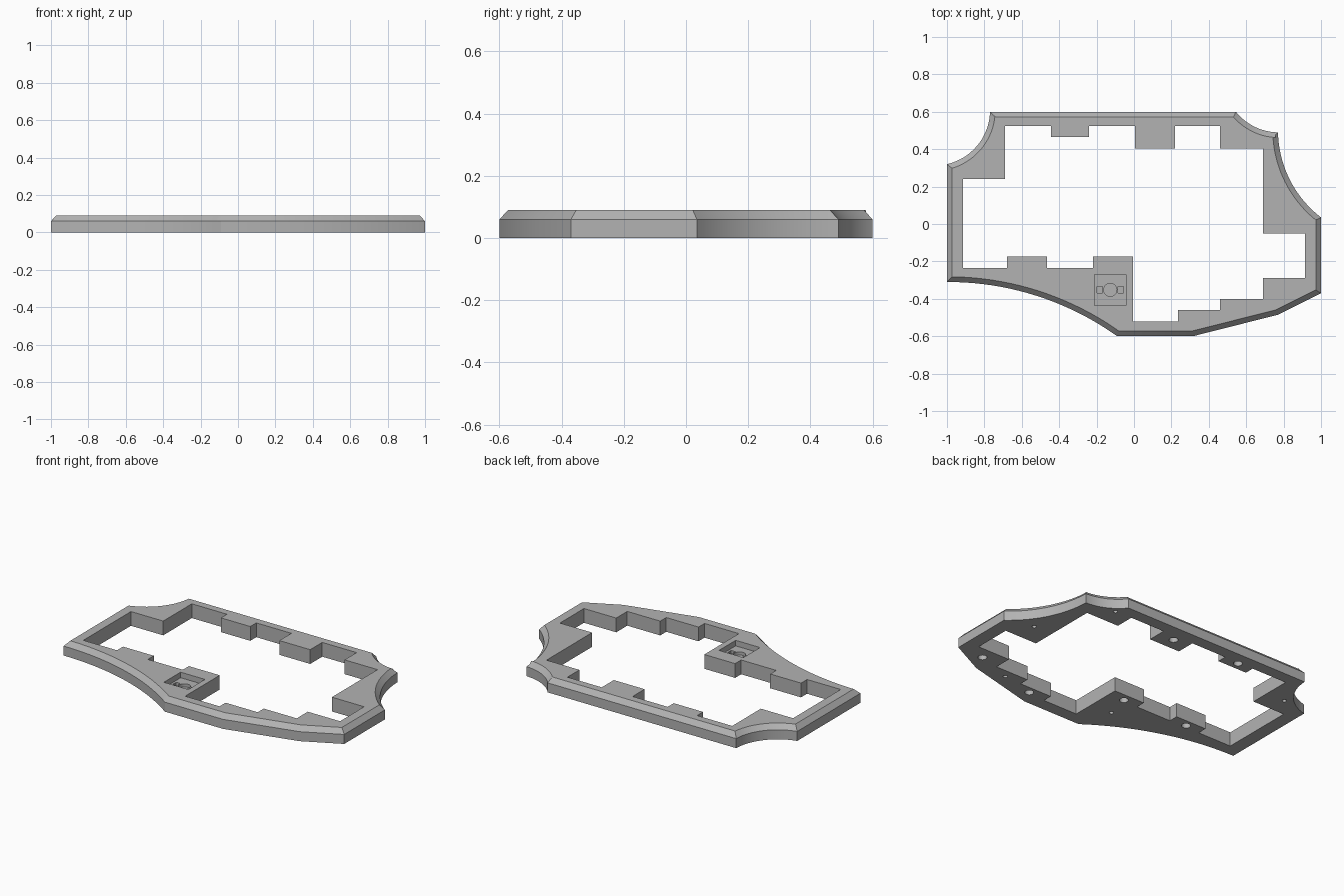
import bpy
import bmesh
from math import sin, cos, atan2, pi
from mathutils import Vector

if "Cube" in bpy.data.objects:
    bpy.data.objects.remove(bpy.data.objects["Cube"], do_unlink=True)

HEIGHT, BEVEL_Z, BEVEL = 0.09, 0.06, 0.028

grey = bpy.data.materials.new("plain grey")
grey.use_nodes = True
grey.diffuse_color = (0.45, 0.45, 0.45, 1)
grey.node_tree.nodes["Principled BSDF"].inputs["Base Color"].default_value = (0.45, 0.45, 0.45, 1)


def scoop(a, b, sag, n=20):
    """Points from a up to (not including) b along an arc bowed to the left of travel."""
    a, b = Vector(a), Vector(b)
    half = (b - a).length / 2
    d = (b - a).normalized()
    left = Vector((-d.y, d.x))
    r = (half * half + sag * sag) / (2 * sag)
    centre = (a + b) / 2 - left * (r - sag)
    span = 2 * atan2(half, r - sag)
    start = a - centre
    return [centre + Vector((start.x * cos(t) + start.y * sin(t),
                             start.y * cos(t) - start.x * sin(t)))
            for t in (span * i / n for i in range(n))]


def inset(pts, dist):
    """Shrink a counter-clockwise outline with mitred corners."""
    out = []
    for i, p in enumerate(pts):
        d1 = (p - pts[i - 1]).normalized()
        d2 = (pts[(i + 1) % len(pts)] - p).normalized()
        n1, n2 = Vector((-d1.y, d1.x)), Vector((-d2.y, d2.x))
        out.append(p + (n1 + n2) * dist / (1 + n1.dot(n2)))
    return out


def loft(name, rings):
    """Solid through (outline, z) rings, capped at both ends."""
    bm = bmesh.new()
    loops = [[bm.verts.new((p[0], p[1], z)) for p in pts] for pts, z in rings]
    for low, high in zip(loops, loops[1:]):
        for i in range(len(low)):
            bm.faces.new((low[i - 1], low[i], high[i], high[i - 1]))
    bm.faces.new(loops[0])
    bm.faces.new(loops[-1])
    bmesh.ops.recalc_face_normals(bm, faces=bm.faces)
    mesh = bpy.data.meshes.new(name)
    bm.to_mesh(mesh)
    bm.free()
    mesh.materials.append(grey)
    obj = bpy.data.objects.new(name, mesh)
    bpy.context.collection.objects.link(obj)
    return obj


def cut(target, pts, z0, z1):
    """Subtract a prism from the target."""
    cutter = loft("cutter", [(pts, z0), (pts, z1)])
    cutter.hide_render = True
    bpy.context.view_layer.objects.active = target
    mod = target.modifiers.new("cut", 'BOOLEAN')
    mod.object, mod.operation, mod.solver = cutter, 'DIFFERENCE', 'EXACT'
    bpy.ops.object.modifier_apply(modifier=mod.name)
    bpy.data.objects.remove(cutter, do_unlink=True)


def circle(x, y, r, n=24):
    return [(x + r * cos(2 * pi * i / n), y + r * sin(2 * pi * i / n)) for i in range(n)]


def rect(x, y, w, h):
    return [(x - w, y - h), (x + w, y - h), (x + w, y + h), (x - w, y + h)]


# Outer outline, counter-clockwise from the front edge, scooped corners
outline = [Vector(p) for p in ((-0.09, -0.6), (0.315, -0.6), (0.77, -0.485), (1, -0.37))]
outline += scoop((1, 0.035), (0.77, 0.49), 0.058)
outline += scoop((0.77, 0.49), (0.545, 0.6), 0.028)
outline += [Vector((0.545, 0.6))]
outline += scoop((-0.77, 0.6), (-1, 0.32), 0.062)
outline += [Vector((-1, 0.32))]
outline += scoop((-1, -0.31), (-0.09, -0.6), 0.075)

frame = loft("bevelled_frame", [(outline, 0), (outline, BEVEL_Z),
                                (inset(outline, BEVEL), HEIGHT)])

# Stepped opening: alternating x and y moves from the back left corner
x, y = -0.69, 0.525
steps = [(-0.445, 0.465), (-0.24, 0.525), (0.005, 0.405), (0.22, 0.525),
         (0.46, 0.405), (0.69, -0.05), (0.915, -0.29), (0.69, -0.4),
         (0.46, -0.46), (0.235, -0.52), (-0.005, -0.175), (-0.22, -0.235),
         (-0.465, -0.175), (-0.68, -0.235), (-0.915, 0.24), (-0.69, 0.525)]
opening = []
for nx, ny in steps:
    opening += [(nx, y), (nx, ny)]
    y = ny
cut(frame, opening, -0.1, 0.2)

# Square pocket with a round recess and two small slots in its floor
px, py = -0.127, -0.352
cut(frame, rect(px, py, 0.085, 0.083), 0.055, 0.2)
cut(frame, circle(px, py, 0.035), 0.035, 0.07)
for side in (-1, 1):
    cut(frame, rect(px + side * 0.056, py, 0.015, 0.018), 0.035, 0.07)

# Blind holes underneath: wide sockets and narrow screw holes
for hx, hy in ((-0.573, -0.22), (-0.113, -0.225), (0.358, -0.505),
               (0.82, -0.37), (-0.343, 0.515), (0.112, 0.485)):
    cut(frame, circle(hx, hy, 0.026), -0.05, 0.03)
for hx, hy in ((0.58, -0.453), (0.575, 0.52), (0.82, 0.09),
               (-0.82, 0.36), (-0.15, -0.38)):
    cut(frame, circle(hx, hy, 0.013), -0.05, 0.025)

bpy.ops.object.select_all(action='DESELECT')
frame.select_set(True)
bpy.context.view_layer.objects.active = frame
bpy.ops.object.shade_smooth_by_angle(angle=0.5)
